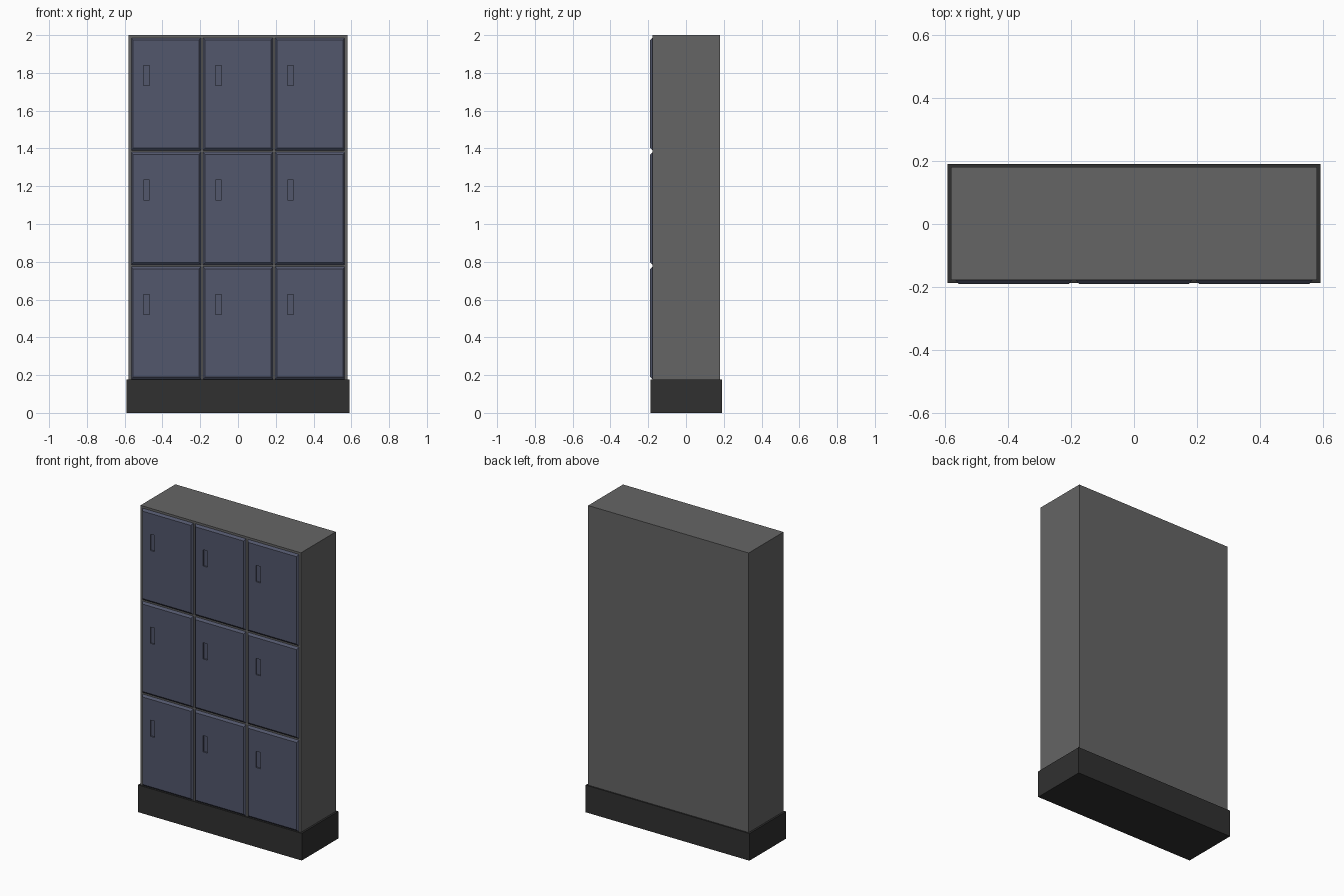
import bpy, bmesh

if "Cube" in bpy.data.objects:
    bpy.data.objects.remove(bpy.data.objects["Cube"])


def material(name, rgb):
    m = bpy.data.materials.new(name)
    m.diffuse_color = (*rgb, 1)
    m.use_nodes = True
    m.node_tree.nodes["Principled BSDF"].inputs["Base Color"].default_value = m.diffuse_color
    return m


GREY = material("dark_grey_paint", (0.13, 0.13, 0.13))
BLACK = material("plinth_black", (0.03, 0.03, 0.03))
BLUE = material("door_blue", (0.085, 0.095, 0.15))


def finish(bm, name, mat=None):
    bmesh.ops.recalc_face_normals(bm, faces=bm.faces)
    me = bpy.data.meshes.new(name)
    bm.to_mesh(me)
    bm.free()
    ob = bpy.data.objects.new(name, me)
    bpy.context.collection.objects.link(ob)
    if mat:
        me.materials.append(mat)
    return ob


def box(name, lo, hi, mat=None):
    bm = bmesh.new()
    bmesh.ops.create_cube(bm, size=1)
    for v in bm.verts:
        v.co = [lo[i] if v.co[i] < 0 else hi[i] for i in range(3)]
    return finish(bm, name, mat)


# plinth and cabinet body
box("plinth", (-0.591, -0.187, 0), (0.591, 0.19, 0.177), BLACK)
box("cabinet_body", (-0.579, -0.178, 0.177), (0.579, 0.181, 2.0), GREY)

# shared door shape: slab with sloped edges, front face at y = -0.19
BACK, FRONT = -0.178, -0.19


def door(name, cx, cz):
    bm = bmesh.new()
    bmesh.ops.create_cube(bm, size=1)
    for v in bm.verts:
        front = v.co.y < 0
        w, h = (0.348, 0.570) if front else (0.368, 0.596)
        v.co = (v.co.x * w, FRONT if front else BACK, v.co.z * h)
    ob = finish(bm, name, BLUE)
    ob.location = (cx, 0, cz)
    # recessed finger pull
    cutter = box(name + "_pull_cutter", (-0.016, -0.21, -0.053), (0.016, -0.181, 0.053))
    cutter.location = (cx - 0.103, 0, cz + 0.097)
    cutter.hide_render = True
    cutter.hide_viewport = True
    cut = ob.modifiers.new("finger_pull", 'BOOLEAN')
    cut.operation = 'DIFFERENCE'
    cut.solver = 'EXACT'
    cut.object = cutter
    return ob


# three by three doors
for row in range(3):
    for col in range(3):
        door(f"door_{row + 1}_{col + 1}", (col - 1) * 0.381, 0.476 + row * 0.606)
